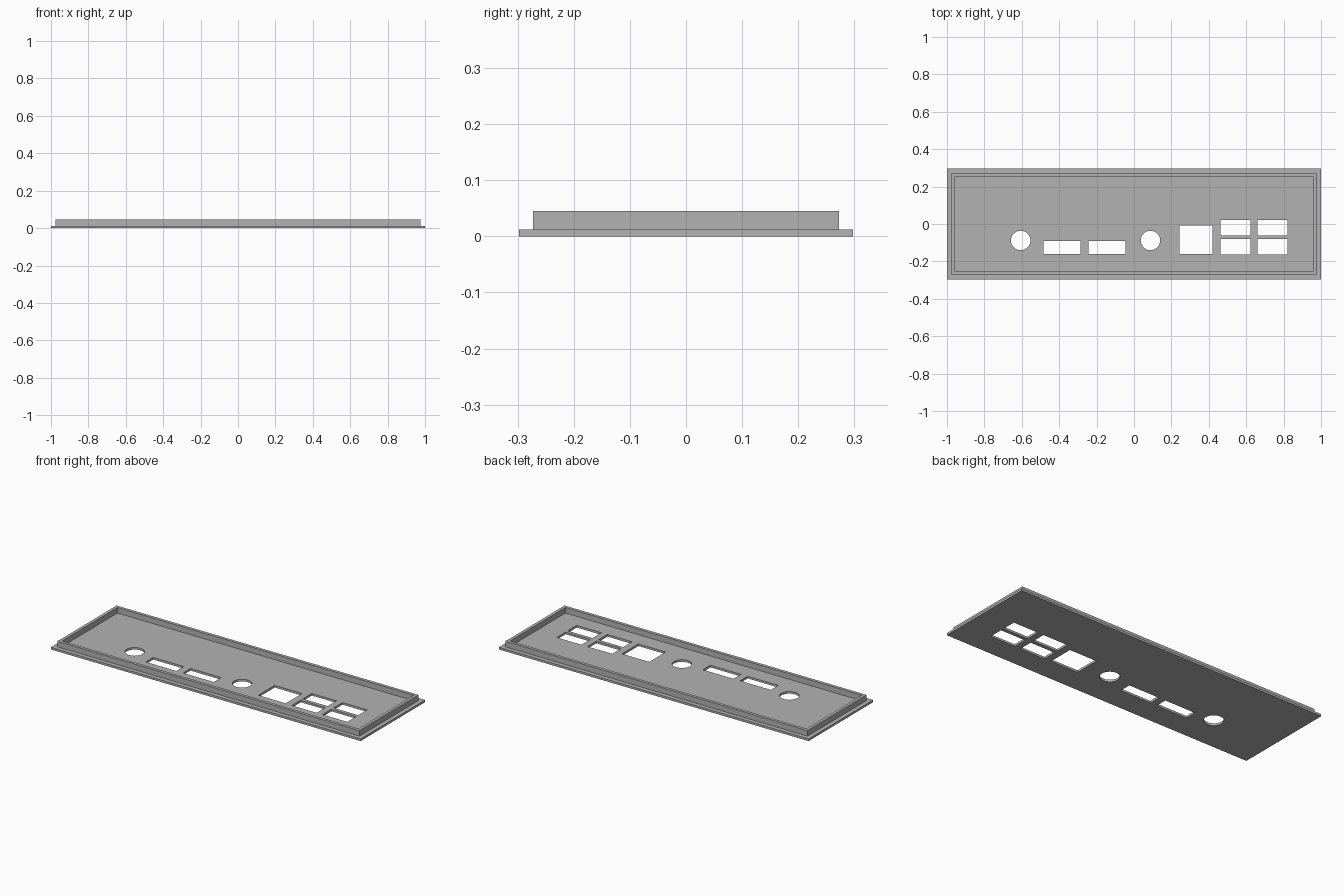
import bpy
from math import cos, sin, tau

cube = bpy.data.objects.get("Cube")
if cube:
    bpy.data.objects.remove(cube, do_unlink=True)

HALF_X, HALF_Y = 1.0, 0.298
PLATE_TOP, RIM_TOP = 0.0125, 0.045

grey = bpy.data.materials.new("grey metal")
grey.use_nodes = True
colour = (0.45, 0.45, 0.45, 1)
grey.diffuse_color = colour
grey.node_tree.nodes["Principled BSDF"].inputs["Base Color"].default_value = colour


def rect(x0, x1, y0, y1):
    return [(x0, y0), (x1, y0), (x1, y1), (x0, y1)]


def circle(x, y, r, n=32):
    return [(x + r * cos(tau * i / n), y + r * sin(tau * i / n)) for i in range(n)]


def sheet(name, outlines, z0, z1):
    """Extrude a flat outline with holes from z0 to z1."""
    curve = bpy.data.curves.new(name, "CURVE")
    curve.dimensions = "2D"
    curve.fill_mode = "BOTH"
    curve.extrude = (z1 - z0) / 2
    for points in outlines:
        spline = curve.splines.new("POLY")
        spline.points.add(len(points) - 1)
        for p, (x, y) in zip(spline.points, points):
            p.co = (x, y, 0, 1)
        spline.use_cyclic_u = True
    obj = bpy.data.objects.new(name, curve)
    obj.location.z = (z0 + z1) / 2
    bpy.context.collection.objects.link(obj)
    bpy.ops.object.select_all(action="DESELECT")
    obj.select_set(True)
    bpy.context.view_layer.objects.active = obj
    bpy.ops.object.convert(target="MESH")
    obj = bpy.context.object
    obj.data.materials.clear()
    obj.data.materials.append(grey)
    bpy.ops.object.shade_smooth_by_angle()
    return obj


# Port openings: two round, two wide slots, one square, four stacked sockets
holes = [circle(x, -0.088, 0.052) for x in (-0.606, 0.088)]
holes += [rect(x, x + 0.198, -0.16, -0.091) for x in (-0.484, -0.243)]
holes.append(rect(0.243, 0.42, -0.16, -0.009))
holes += [rect(x, x + 0.16, y, y + 0.082)
          for x in (0.462, 0.66) for y in (-0.163, -0.061)]

# Flat base plate with the openings
sheet("base_plate", [rect(-HALF_X, HALF_X, -HALF_Y, HALF_Y)] + holes, 0, PLATE_TOP)

# Raised rim set in from the plate edge
outer, inner = 0.025, 0.043
sheet("raised_rim",
      [rect(d - HALF_X, HALF_X - d, d - HALF_Y, HALF_Y - d) for d in (outer, inner)],
      PLATE_TOP, RIM_TOP)
